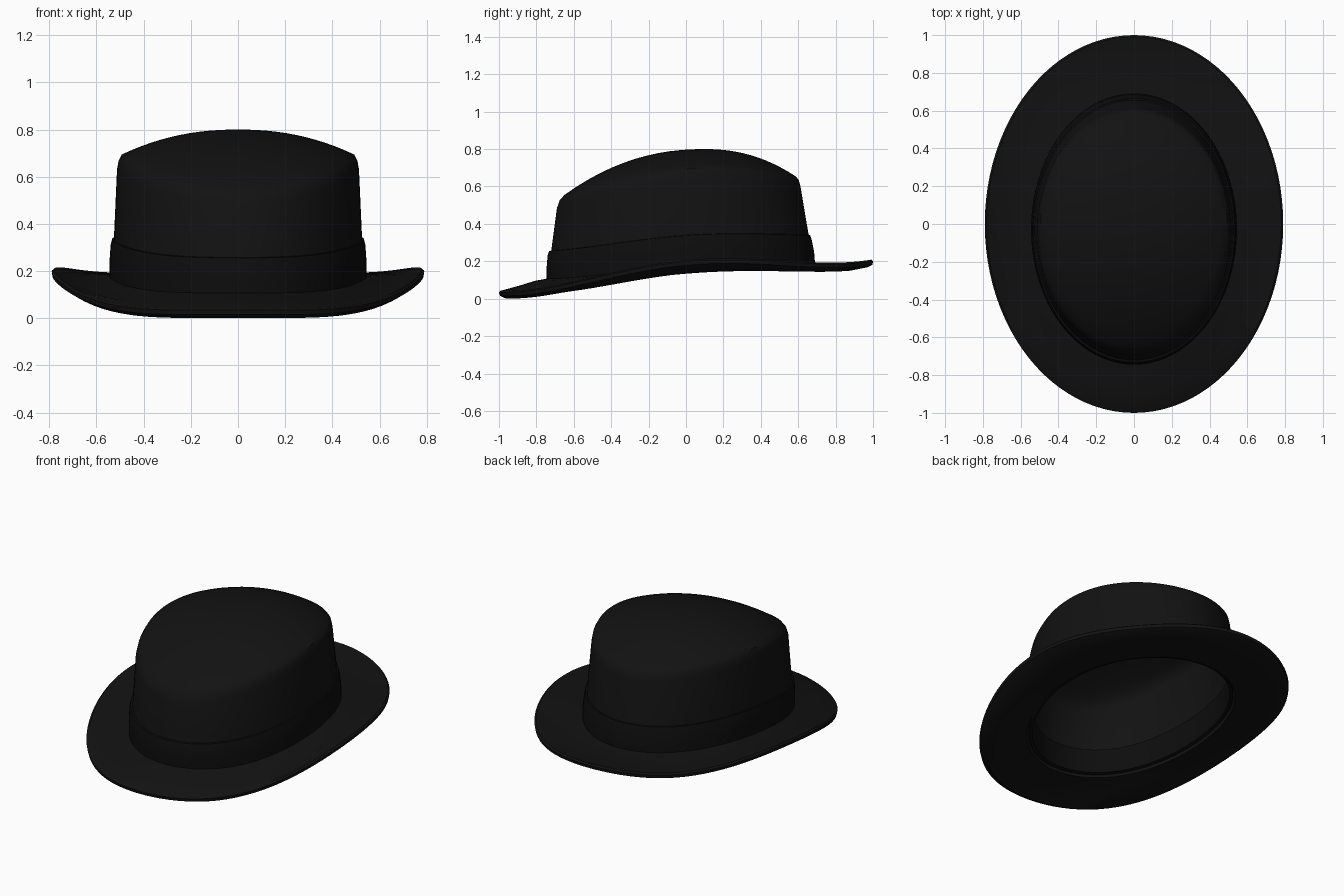
import bpy, bmesh, math

if "Cube" in bpy.data.objects:
    bpy.data.objects.remove(bpy.data.objects["Cube"])

N = 96
S = (-1, -0.5, 0, 0.5, 1)          # front, front quarter, side, back quarter, back


def height(zs, s):
    """Smooth height around a ring from five control heights."""
    total = 0
    for i, z in enumerate(zs):
        w = z
        for j in range(5):
            if j != i:
                w *= (s - S[j]) / (S[i] - S[j])
        total += w
    return total


def five(front, side, back):
    """Five control heights from three, by a parabola."""
    a, b = (front + back) / 2 - side, (back - front) / 2
    return [side + b * s + a * s * s for s in S]


def add(zs, d):
    return [z + d for z in zs]


def loft(name, rings, mat, closed=False):
    """Skin oval rings (half width, front y, back y, five heights)."""
    bm = bmesh.new()
    loops = []
    for ax, y0, y1, zs in rings:
        if ax == 0:
            loops.append([bm.verts.new((0, y0, zs[0]))] * N)
            continue
        loop = []
        for k in range(N):
            t = 2 * math.pi * k / N
            s = math.sin(t)
            loop.append(bm.verts.new((ax * math.cos(t), (y0 + y1) / 2 + (y1 - y0) / 2 * s, height(zs, s))))
        loops.append(loop)
    pairs = list(zip(loops, loops[1:]))
    if closed:
        pairs.append((loops[-1], loops[0]))
    for a, b in pairs:
        for k in range(N):
            m = (k + 1) % N
            bm.faces.new(list(dict.fromkeys((a[k], a[m], b[m], b[k]))))
    bmesh.ops.recalc_face_normals(bm, faces=bm.faces)
    me = bpy.data.meshes.new(name)
    bm.to_mesh(me)
    bm.free()
    ob = bpy.data.objects.new(name, me)
    bpy.context.collection.objects.link(ob)
    me.materials.append(mat)
    bpy.ops.object.select_all(action='DESELECT')
    ob.select_set(True)
    bpy.context.view_layer.objects.active = ob
    bpy.ops.object.shade_smooth_by_angle(angle=math.radians(40))
    return ob


felt = bpy.data.materials.new("black_felt")
felt.diffuse_color = (0.006, 0.006, 0.006, 1)
felt.use_nodes = True
felt.node_tree.nodes["Principled BSDF"].inputs["Base Color"].default_value = felt.diffuse_color
ribbon = bpy.data.materials.new("black_ribbon")
ribbon.diffuse_color = (0.004, 0.004, 0.004, 1)
ribbon.use_nodes = True
ribbon.node_tree.nodes["Principled BSDF"].inputs["Base Color"].default_value = ribbon.diffuse_color

base = [0.11, 0.14, 0.18, 0.195, 0.19]
band_top = [0.26, 0.30, 0.34, 0.352, 0.345]
brim_in = [0.07, 0.10, 0.135, 0.15, 0.145]
brim_mid = [0.03, 0.066, 0.135, 0.15, 0.15]
rim = [0.002, 0.075, 0.165, 0.165, 0.168]


def crown(d):
    """Crown rings from base to dome centre, inset by d."""
    rings = [(0.53 - d, -0.73 + d, 0.675 - d, base),
             (0.526 - d, -0.72 + d, 0.655 - d, band_top),
             (0.513 - d, -0.69 + d, 0.612 - d, add(five(0.485, 0.63, 0.60), -d / 2)),
             (0.507 - d, -0.675 + d, 0.603 - d, add(five(0.527, 0.665, 0.635), -d))]
    edge = five(0.555, 0.69, 0.655)
    for i in range(12, -1, -1):
        f = i / 12
        zs = [0.80 - d - (0.80 - z) * f ** 2.2 for z in edge]
        rings.append(((0.495 - d) * f, 0.1 + (-0.75 + d) * f, 0.1 + (0.485 - d) * f, zs))
    rings[-1] = (0, 0.1, 0.1, add([0.80] * 5, -d))
    return rings


# Felt body: inside of crown, brim underside, rolled rim, brim top, outside of crown
brim = [(0.52, -0.715, 0.66, brim_in),
        (0.60, -0.81, 0.77, [0.053, 0.084, 0.132, 0.148, 0.145]),
        (0.68, -0.89, 0.88, brim_mid),
        (0.76, -0.965, 0.97, rim),
        (0.787, -0.995, 0.997, add(rim, 0.014)),
        (0.79, -1.0, 1.0, add(rim, 0.033)),
        (0.78, -0.99, 0.99, add(rim, 0.041)),
        (0.68, -0.89, 0.88, add(brim_mid, 0.04)),
        (0.60, -0.81, 0.77, [0.095, 0.127, 0.175, 0.19, 0.188])]
loft("felt_hat_body", crown(0.03)[::-1] + brim + crown(0), felt)

# Ribbon band around the crown
loft("hat_band", [(0.525, -0.722, 0.668, add(base, -0.01)),
                  (0.545, -0.745, 0.69, add(base, -0.005)),
                  (0.545, -0.745, 0.685, add(base, 0.06)),
                  (0.54, -0.74, 0.672, add(band_top, -0.03)),
                  (0.534, -0.732, 0.664, add(band_top, -0.005)),
                  (0.515, -0.71, 0.645, band_top)], ribbon, True)

# Thin sweatband inside the opening
loft("sweatband", [(0.506, -0.70, 0.65, add(brim_in, 0.01)),
                   (0.488, -0.68, 0.63, add(brim_in, 0.015)),
                   (0.484, -0.675, 0.615, add(band_top, -0.03)),
                   (0.505, -0.70, 0.64, add(band_top, -0.025))], ribbon, True)
